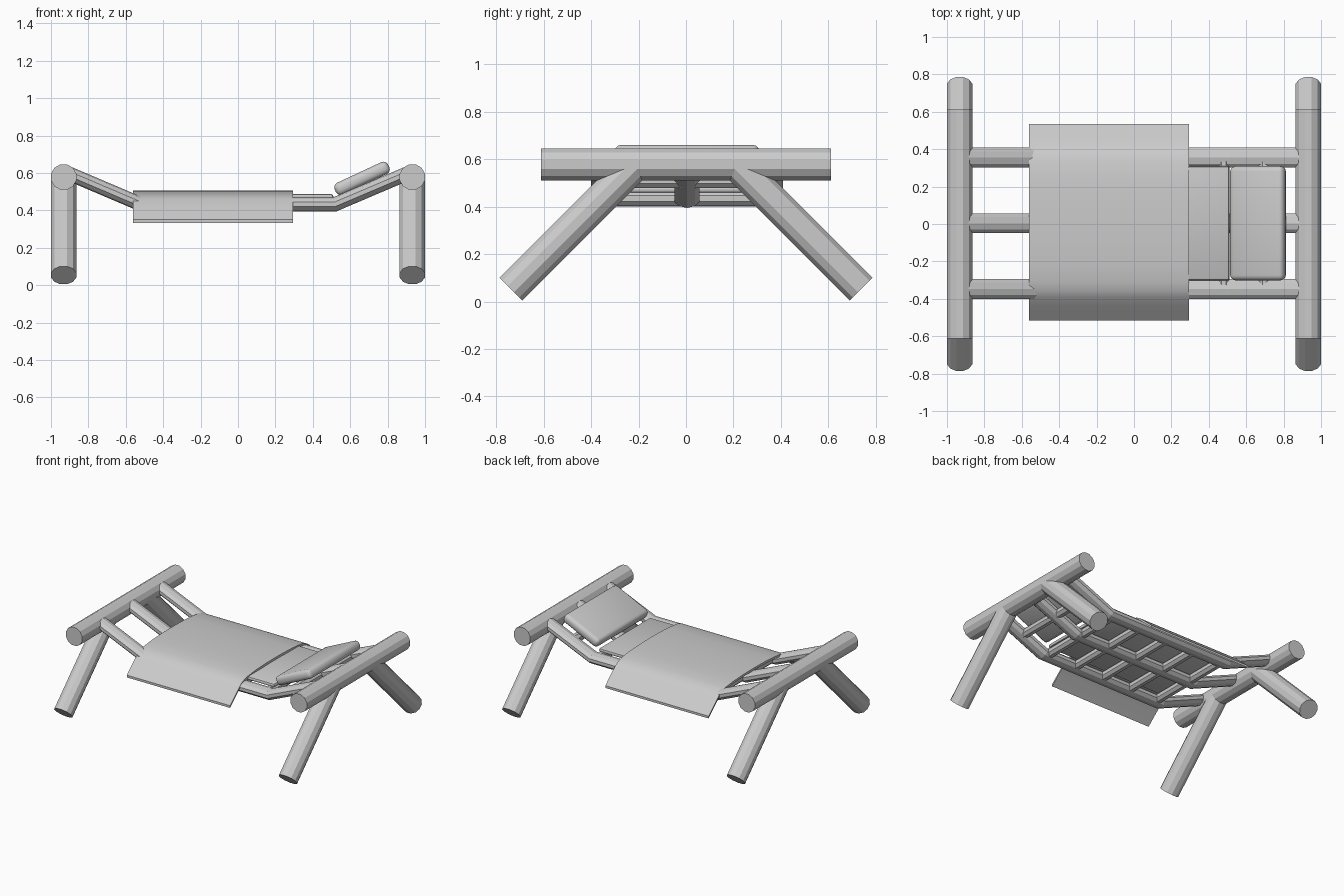
import bpy, bmesh, math
from mathutils import Vector, Matrix

if "Cube" in bpy.data.objects:
    bpy.data.objects.remove(bpy.data.objects["Cube"])


def finish(name, bm, smooth=None):
    bmesh.ops.recalc_face_normals(bm, faces=bm.faces)
    me = bpy.data.meshes.new(name)
    bm.to_mesh(me)
    bm.free()
    ob = bpy.data.objects.new(name, me)
    bpy.context.collection.objects.link(ob)
    if smooth:
        bpy.ops.object.select_all(action='DESELECT')
        ob.select_set(True)
        bpy.context.view_layer.objects.active = ob
        bpy.ops.object.shade_smooth_by_angle(angle=math.radians(smooth))
    return ob


def pole(name, pts, side, r_side, r_up, n=12):
    """Capped pole along a path; side is the axis perpendicular to the path plane."""
    pts = [Vector(p) for p in pts]
    side = Vector(side)
    segs = [(b - a).normalized() for a, b in zip(pts, pts[1:])]
    bm = bmesh.new()
    rings = []
    for i, p in enumerate(pts):
        d0, d1 = segs[max(i - 1, 0)], segs[min(i, len(segs) - 1)]
        t = (d0 + d1).normalized()
        up = t.cross(side) / t.dot(d0)
        ring = []
        for k in range(n):
            a = math.tau * (k + 0.5) / n
            ring.append(bm.verts.new(p + side * r_side * math.cos(a) + up * r_up * math.sin(a)))
        rings.append(ring)
    for r0, r1 in zip(rings, rings[1:]):
        for k in range(n):
            bm.faces.new((r0[k], r0[(k + 1) % n], r1[(k + 1) % n], r1[k]))
    bm.faces.new(rings[0])
    bm.faces.new(rings[-1])
    return finish(name, bm)


def cushion(name, loc, size, tilt, bevel, segments=3):
    bm = bmesh.new()
    bmesh.ops.create_cube(bm, size=1, matrix=Matrix.Diagonal((*size, 1)))
    bmesh.ops.bevel(bm, geom=bm.edges[:], offset=bevel, segments=segments,
                    profile=0.5, affect='EDGES')
    ob = finish(name, bm, 40)
    ob.location = loc
    ob.rotation_euler = (0, -tilt, 0)
    return ob


# End beams and splayed legs
for end, sx in (("head", 1), ("foot", -1)):
    x = 0.932 * sx
    pole(end + "_beam", [(x, -0.612, 0.578), (x, 0.612, 0.578)], (1, 0, 0), 0.07, 0.07)
    for side, sy in (("front", -1), ("back", 1)):
        pole(f"{end}_{side}_leg", [(x, 0.213 * sy, 0.578), (x, 0.738 * sy, 0.053)],
             (1, 0, 0), 0.07, 0.07)

# Sagging long poles
for name, y in (("front", -0.347), ("middle", 0.004), ("back", 0.355)):
    pole(name + "_long_pole",
         [(-0.91, y, 0.599), (-0.52, y, 0.433), (0.52, y, 0.433), (0.91, y, 0.599)],
         (0, 1, 0), 0.056, 0.038, 10)

# Cross slats under the bedding
for i, (x, z) in enumerate(((-0.48, 0.435), (-0.24, 0.433), (0, 0.433), (0.24, 0.433),
                            (0.48, 0.435), (0.7, 0.51))):
    pole(f"cross_slat_{i + 1}", [(x, -0.36, z), (x, 0.37, z)], (1, 0, 0), 0.034, 0.034, 8)

# Mattress and pillow
cushion("mattress", (-0.01, 0.004, 0.473), (1.04, 0.61, 0.028), 0, 0.012, 2)
cushion("pillow", (0.663, 0.004, 0.571), (0.315, 0.61, 0.07), math.radians(25), 0.027)

# Blanket draped over the middle
half = [(0.525, 0.337), (0.45, 0.404), (0.40, 0.447), (0.37, 0.464), (0.32, 0.478),
        (0.22, 0.488), (0.1, 0.493)]
line = [(-y, z) for y, z in half] + [(0, 0.494)] + half[::-1]
bm = bmesh.new()
rows = []
for y, z in line:
    low = [bm.verts.new((x, y + 0.01, z - 0.004)) for x in (-0.562, 0.295)]
    top = [bm.verts.new((x, y + 0.01, z + 0.013)) for x in (-0.562, 0.295)]
    rows.append((low[0], low[1], top[1], top[0]))
for a, b in zip(rows, rows[1:]):
    for k in range(4):
        bm.faces.new((a[k], a[(k + 1) % 4], b[(k + 1) % 4], b[k]))
bm.faces.new(rows[0])
bm.faces.new(rows[-1])
finish("blanket", bm, 40)
